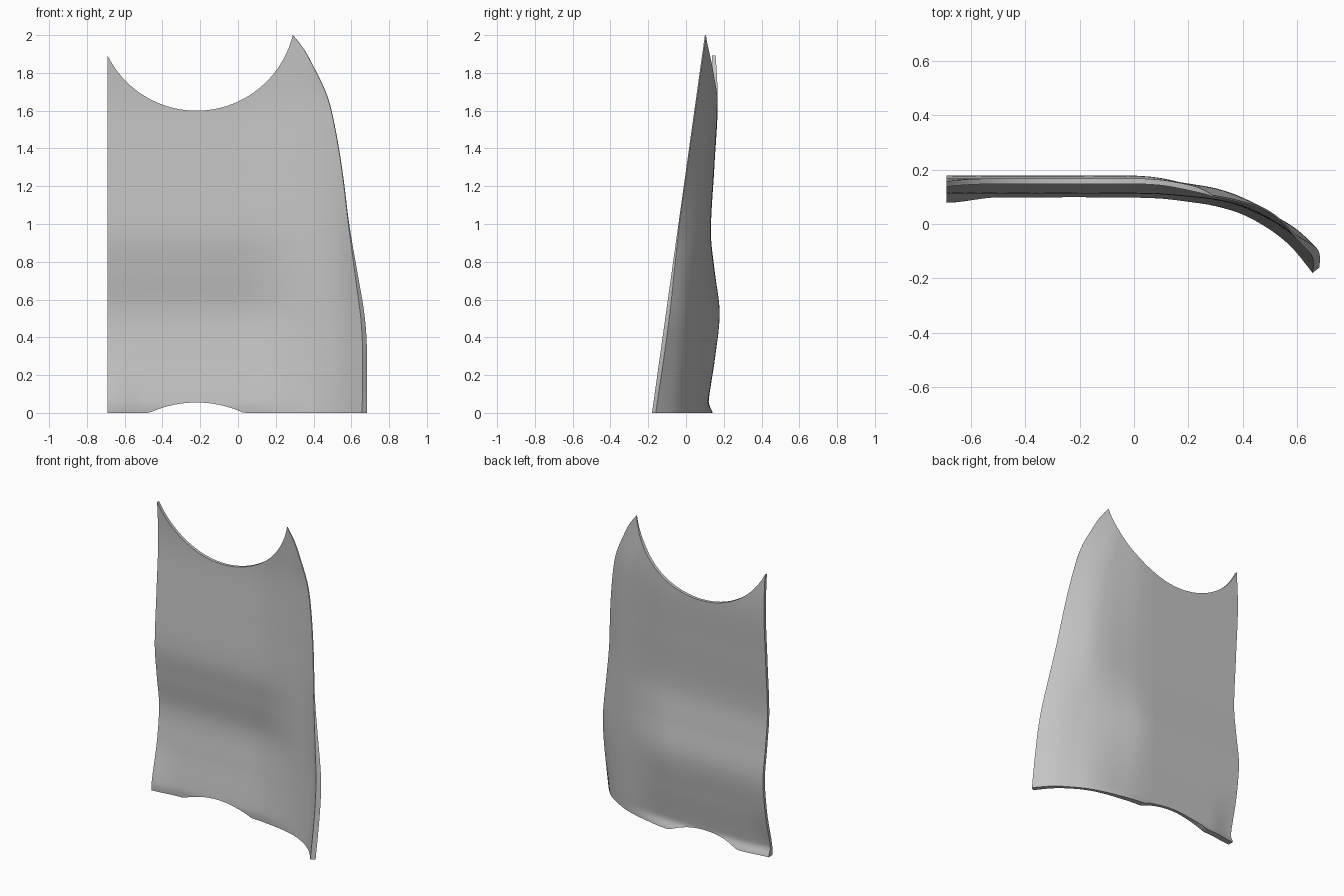
import bpy, bmesh, math

cube = bpy.data.objects.get("Cube")
if cube:
    bpy.data.objects.remove(cube, do_unlink=True)

COLS, ROWS = 64, 64
LEFT = -0.69

# Outline and section profiles as (position, value) pairs
SIDE = [(0, .657), (.3, .66), (.5, .65), (.73, .62), (1, .584), (1.28, .55),
        (1.52, .51), (1.68, .47), (1.83, .4), (1.93, .345), (2, .29)]
WAVE = [(0, .1), (.05, .098), (.3, .135), (.53, .158), (.75, .132),
        (.95, .112), (1.3, .13), (1.65, .148), (2, .13)]
BEND = [(0, 0), (.1, .005), (.2, .019), (.3, .037), (.4, .068),
        (.5, .122), (.58, .185), (.66, .28)]


def curve(points, p):
    """Smooth cubic through the points, held constant outside them."""
    p = min(max(p, points[0][0]), points[-1][0])
    last = len(points) - 1
    i = 0
    while i < last - 1 and p > points[i + 1][0]:
        i += 1

    def slope(k):
        a, b = points[max(k - 1, 0)], points[min(k + 1, last)]
        return (b[1] - a[1]) / (b[0] - a[0])

    (x0, y0), (x1, y1) = points[i], points[i + 1]
    w = x1 - x0
    t = (p - x0) / w
    a, b = slope(i) * w, slope(i + 1) * w
    d = y1 - y0
    return y0 + t * (a + t * (3 * d - 2 * a - b + t * (a + b - 2 * d)))


def ease(a, b, v):
    t = min(max((v - a) / (b - a), 0), 1)
    return t * t * (3 - 2 * t)


def lerp(a, b, t):
    return a + (b - a) * t


# Four border curves of the panel in the x-z plane
def top(s):
    a = lerp(-1.109, 1.331, s)
    return -.22 + .525 * math.sin(a), 2.125 - .525 * math.cos(a)


def bottom(s):
    x = lerp(LEFT, SIDE[0][1], s)
    return x, max(0, math.sqrt(max(0, .595 ** 2 - (x + .22) ** 2)) - .54)


def left(t):
    return LEFT, top(0)[1] * t


def right(t):
    return curve(SIDE, 2 * t), 2 * t


def patch(s, t):
    """Blend the four borders into one point."""
    corners = [bottom(0), bottom(1), top(0), top(1)]
    out = []
    for k in range(2):
        c = [p[k] for p in corners]
        out.append(lerp(bottom(s)[k], top(s)[k], t)
                   + lerp(left(t)[k], right(t)[k], s)
                   - lerp(lerp(c[0], c[1], s), lerp(c[2], c[3], s), t))
    return out


def base(x, z):
    return lerp(curve(WAVE, z), .105 + .02 * z, ease(0, .45, x))


def depth(x, z):
    """Front surface: wavy sheet bending forward to a straight leading edge."""
    edge = curve(SIDE, z)
    scale = (base(edge, z) - (-.18 + .14 * z)) / curve(BEND, edge)
    curl = .02 * ease(-.5, LEFT, x) * ease(.35, 0, z)
    return base(x, z) - scale * curve(BEND, x) - curl


def thickness(x, z):
    edge = curve(SIDE, z)
    rim = lerp(.032, .006, ease(.4, 1.1, z))
    lip = .02 * ease(.06, 0, z) * ease(.4, 0, x)
    return lerp(.02, rim, ease(edge - .2, edge, x)) + lip


# Panel: front and back sheets joined by a rim
bm = bmesh.new()
front, back = [], []
for j in range(ROWS + 1):
    t = (j / ROWS) ** 1.2
    front.append([])
    back.append([])
    for i in range(COLS + 1):
        x, z = patch(i / COLS, t)
        y = depth(x, z)
        slope = (y - depth(x - .01, z)) / .01
        size = thickness(x, z) / math.hypot(1, slope)
        front[j].append(bm.verts.new((x, y, z)))
        back[j].append(bm.verts.new((x - slope * size, y + size, z)))

for j in range(ROWS):
    for i in range(COLS):
        for g in (front, back):
            bm.faces.new((g[j][i], g[j][i + 1], g[j + 1][i + 1], g[j + 1][i]))
for j in range(ROWS):
    for i in (0, COLS):
        bm.faces.new((front[j][i], front[j + 1][i], back[j + 1][i], back[j][i]))
for i in range(COLS):
    for j in (0, ROWS):
        bm.faces.new((front[j][i], front[j][i + 1], back[j][i + 1], back[j][i]))
bmesh.ops.recalc_face_normals(bm, faces=bm.faces)

mesh = bpy.data.meshes.new("curved_panel")
bm.to_mesh(mesh)
bm.free()
panel = bpy.data.objects.new("curved_panel", mesh)
bpy.context.collection.objects.link(panel)

# Plain grey finish
grey = bpy.data.materials.new("light_grey")
grey.use_nodes = True
colour = (.55, .55, .55, 1)
grey.diffuse_color = colour
for node in grey.node_tree.nodes:
    if node.type == 'BSDF_PRINCIPLED':
        node.inputs["Base Color"].default_value = colour
mesh.materials.append(grey)

bpy.ops.object.select_all(action='DESELECT')
panel.select_set(True)
bpy.context.view_layer.objects.active = panel
bpy.ops.object.shade_smooth_by_angle(angle=math.radians(35))
